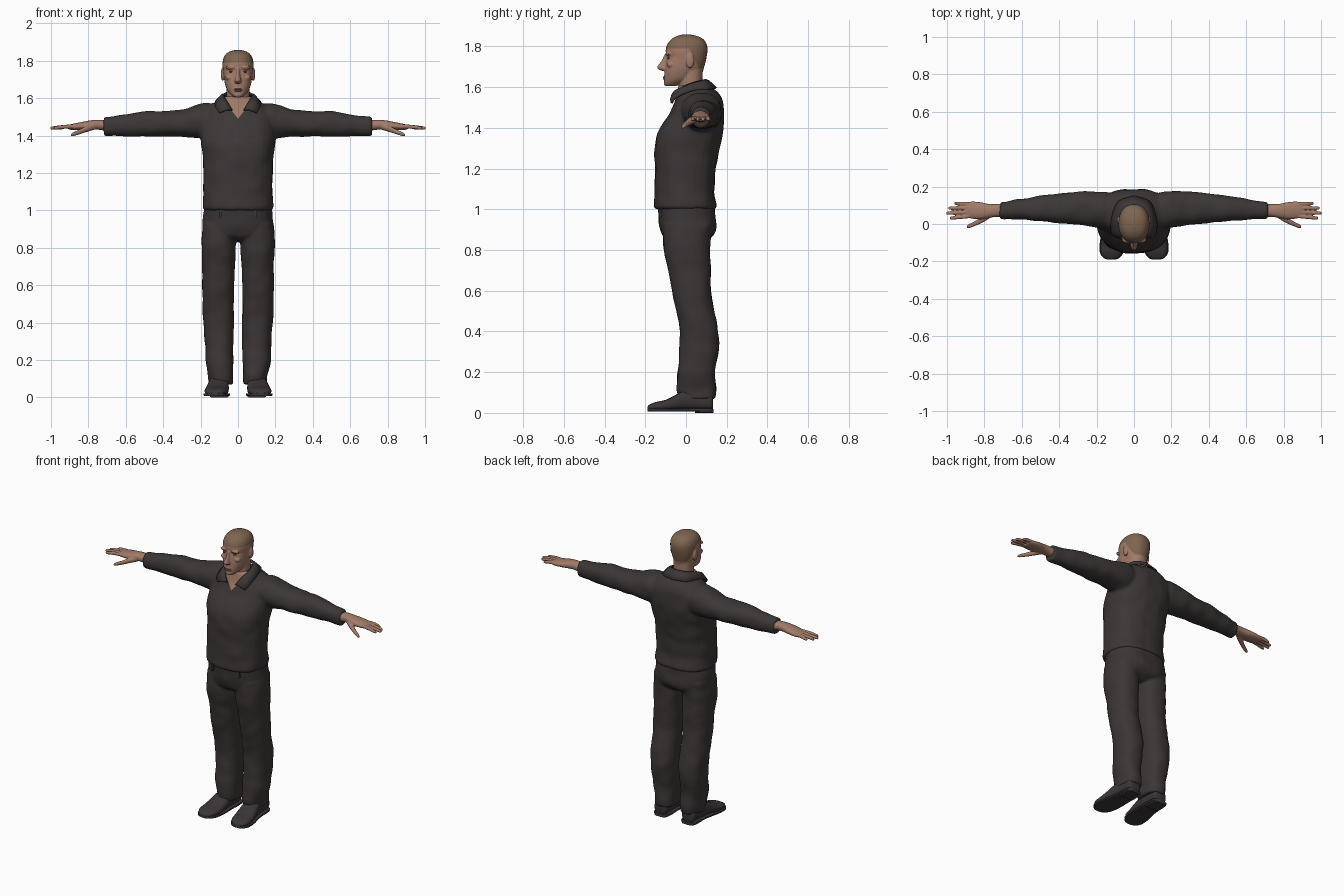
import bpy, bmesh, math
from mathutils import Matrix, Vector, noise

if "Cube" in bpy.data.objects:
    bpy.data.objects.remove(bpy.data.objects["Cube"], do_unlink=True)


def material(name, r, g, b):
    m = bpy.data.materials.new(name)
    m.use_nodes = True
    m.diffuse_color = (r, g, b, 1)
    shader = m.node_tree.nodes["Principled BSDF"]
    shader.inputs["Base Color"].default_value = (r, g, b, 1)
    shader.inputs["Roughness"].default_value = 0.8
    return m


SHIRT = material("shirt_charcoal", 0.046, 0.038, 0.038)
TROUSERS = material("trouser_charcoal", 0.045, 0.037, 0.037)
SHOE = material("shoe_dark", 0.043, 0.036, 0.037)
SKIN = material("skin", 0.36, 0.2, 0.14)
HAIR = material("cropped_hair", 0.21, 0.13, 0.08)
LIPS = material("lips", 0.24, 0.11, 0.085)
EYES = material("eyes", 0.1, 0.07, 0.06)


def smooth_rows(rows, steps=4):
    """Catmull-Rom interpolation between section rows."""
    out = []
    for i in range(len(rows) - 1):
        quad = zip(rows[max(i - 1, 0)], rows[i], rows[i + 1], rows[min(i + 2, len(rows) - 1)])
        quad = list(quad)
        for k in range(steps):
            t = k / steps
            out.append([b + 0.5 * t * (c - a + t * (2 * a - 5 * b + 4 * c - d + t * (3 * (b - c) + d - a)))
                        for a, b, c, d in quad])
    return out + [list(rows[-1])]


def loft(bm, axis, rows, power=2.2, side=1, seg=28):
    """Skin sections (position, centre1, centre2, radius1, radius2) along an axis."""
    rings = []
    for p, c1, c2, r1, r2 in smooth_rows(rows):
        ring = []
        for k in range(seg):
            a = math.tau * k / seg
            u, v = math.cos(a), math.sin(a)
            u = c1 + r1 * math.copysign(abs(u) ** (2 / power), u)
            v = c2 + r2 * math.copysign(abs(v) ** (2 / power), v)
            x, y, z = {"x": (p, u, v), "y": (u, p, v), "z": (u, v, p)}[axis]
            ring.append(bm.verts.new((x * side, y, z)))
        rings.append(ring)
    for lo, hi in zip(rings, rings[1:]):
        for k in range(seg):
            j = (k + 1) % seg
            bm.faces.new((lo[k], lo[j], hi[j], hi[k]))
    bm.faces.new(rings[0])
    bm.faces.new(rings[-1])


def depth(rows):
    """Turn (z, half width, front, back) into section rows."""
    return [(z, 0, (f + b) / 2, w, (b - f) / 2) for z, w, f, b in rows]


def ball(bm, loc, size):
    bmesh.ops.create_uvsphere(bm, u_segments=24, v_segments=14, radius=1,
                              matrix=Matrix.Translation(loc) @ Matrix.Diagonal((*size, 1)))


def finish(name, bm, *mats):
    bmesh.ops.recalc_face_normals(bm, faces=bm.faces)
    me = bpy.data.meshes.new(name)
    bm.to_mesh(me)
    bm.free()
    for m in mats:
        me.materials.append(m)
    ob = bpy.data.objects.new(name, me)
    bpy.context.collection.objects.link(ob)
    bpy.ops.object.select_all(action="DESELECT")
    ob.select_set(True)
    bpy.context.view_layer.objects.active = ob
    bpy.ops.object.shade_smooth_by_angle(angle=math.radians(45))
    return ob


def fuse(name, bm, voxel, mats, folds=0, cuts=(), rule=None, passes=4):
    """Blend overlapping shells into one skin, then cut and colour it by a rule."""
    ob = finish(name, bm)
    mod = ob.modifiers.new("blend", "REMESH")
    mod.mode, mod.voxel_size = "VOXEL", voxel
    mod = ob.modifiers.new("soften", "SMOOTH")
    mod.factor, mod.iterations = 0.5, passes
    graph = bpy.context.evaluated_depsgraph_get()
    me = bpy.data.meshes.new_from_object(ob.evaluated_get(graph))
    ob.modifiers.clear()
    ob.data = me
    me.materials.clear()
    for m in mats:
        me.materials.append(m)
    bm = bmesh.new()
    bm.from_mesh(me)
    bm.normal_update()
    for v in bm.verts:
        v.co += v.normal * folds * noise.noise(v.co * 13)
    for point, normal in cuts:
        bmesh.ops.bisect_plane(bm, geom=bm.verts[:] + bm.edges[:] + bm.faces[:],
                               plane_co=point, plane_no=normal, dist=0.0002)
    for f in bm.faces:
        f.smooth = True
        f.material_index = int(rule(f.calc_center_median())) if rule else 0
    bm.to_mesh(me)
    bm.free()


# Shirt: torso and both sleeves, with an open neck
bm = bmesh.new()
loft(bm, "z", depth([
    (1.0, .178, -.145, .14), (1.012, .188, -.157, .152), (1.05, .187, -.156, .143), (1.1, .185, -.154, .138),
    (1.2, .186, -.153, .148), (1.3, .191, -.153, .166), (1.36, .2, -.146, .179), (1.42, .203, -.115, .186),
    (1.47, .2, -.08, .188), (1.52, .185, -.057, .184), (1.56, .15, -.047, .166), (1.59, .105, -.042, .135),
    (1.61, .07, -.038, .1)]), 2.4)
for s in (1, -1):
    loft(bm, "x", [
        (.08, .07, 1.48, .08, .07), (.16, .075, 1.478, .098, .095), (.22, .08, 1.475, .096, .088),
        (.3, .084, 1.467, .088, .072), (.4, .084, 1.463, .08, .068), (.5, .083, 1.463, .068, .067),
        (.6, .079, 1.456, .056, .059), (.68, .074, 1.45, .048, .053), (.716, .073, 1.449, .045, .05)], side=s)
fuse("shirt", bm, .009, (SHIRT, SKIN), .005,
     [((0, 0, 1.49), (s * 1.3, 0, -1)) for s in (1, -1)],
     lambda c: c.y < 0 and c.z > 1.49 + 1.3 * abs(c.x))

# Collar: folded strip round the neck
bm = bmesh.new()
top = [(.03, -.068, 1.535), (.058, -.045, 1.58), (.074, .015, 1.612), (.055, .075, 1.63), (0, .095, 1.635)]
fold = [(.058, -.074, 1.538), (.08, -.053, 1.58), (.092, .02, 1.608), (.066, .09, 1.624), (0, .112, 1.628)]
low = [(.1, -.07, 1.52), (.118, -.047, 1.55), (.118, .03, 1.583), (.084, .118, 1.59), (0, .148, 1.595)]
rows = []
for line in (top, fold, low):
    half = smooth_rows(line)
    rows.append([bm.verts.new(p) for p in half + [(-x, y, z) for x, y, z in half[-2::-1]]])
for a, b in zip(rows, rows[1:]):
    for k in range(len(a) - 1):
        bm.faces.new((a[k], a[k + 1], b[k + 1], b[k]))
collar = finish("collar", bm, SHIRT)
mod = collar.modifiers.new("cloth", "SOLIDIFY")
mod.thickness, mod.offset = .01, 0

# Trousers: seat and two legs
bm = bmesh.new()
loft(bm, "z", depth([
    (1.03, .178, -.14, .14), (.95, .187, -.135, .148), (.9, .191, -.125, .147), (.86, .18, -.108, .125),
    (.835, .12, -.07, .08)]), 2.4)
for s in (1, -1):
    loft(bm, "z", [
        (.93, .1, .008, .09, .12), (.8, .104, .005, .092, .114), (.7, .105, .018, .087, .104),
        (.6, .106, .026, .085, .095), (.5, .105, .045, .083, .093), (.4, .103, .064, .082, .095),
        (.3, .101, .064, .078, .096), (.2, .099, .051, .074, .092), (.12, .092, .05, .067, .097),
        (.07, .09, .055, .064, .088)], 2.3, s)
fuse("trousers", bm, .008, (TROUSERS,), .005)

for s, label in ((1, "left"), (-1, "right")):
    # Belt loop
    bm = bmesh.new()
    bmesh.ops.create_cube(bm, size=1, matrix=Matrix.Translation((s * .095, -.126, .985))
                          @ Matrix.Diagonal((.014, .014, .045, 1)))
    finish(label + "_belt_loop", bm, TROUSERS)

    # Shoe: upper, sole and heel
    bm = bmesh.new()
    upper = [(.132, .1, .05, .028, .03), (.12, .1, .055, .044, .043), (.06, .1, .06, .05, .048),
             (0, .103, .063, .053, .051), (-.05, .108, .05, .059, .039), (-.1, .114, .037, .063, .027),
             (-.15, .119, .032, .058, .021), (-.18, .121, .026, .038, .014), (-.19, .121, .022, .016, .007)]
    loft(bm, "y", upper, 2.5, s)
    loft(bm, "y", [(y, x, .015, w + .006, .008) for y, x, z, w, h in upper], 6, s)
    loft(bm, "y", [(y, .1, .01, w, .01) for y, w in ((.135, .034), (.12, .046), (.08, .05), (.045, .05))], 6, s)
    finish(label + "_shoe", bm, SHOE)

    # Hand: wrist, palm, four fingers and thumb
    bm = bmesh.new()
    loft(bm, "x", [
        (.69, .073, 1.452, .036, .03), (.74, .072, 1.458, .034, .027), (.78, .07, 1.457, .038, .026),
        (.83, .072, 1.452, .046, .022), (.88, .075, 1.447, .044, .017), (.905, .075, 1.445, .036, .012)], side=s)
    for root, tip, end in ((.044, .032, .985), (.065, .058, 1.003), (.086, .085, .993), (.106, .11, .96)):
        mid = (root + tip) / 2
        loft(bm, "x", [(.86, root, 1.449, .011, .011), (.92, mid, 1.448, .0105, .0105),
                       (end - .012, tip, 1.441, .009, .009), (end, tip, 1.439, .005, .005)], side=s, seg=14)
    loft(bm, "x", [(.765, .055, 1.45, .02, .018), (.81, .025, 1.435, .018, .016), (.85, .003, 1.419, .013, .013),
                   (.882, -.011, 1.407, .011, .01), (.894, -.015, 1.403, .006, .006)], side=s, seg=14)
    fuse(label + "_hand", bm, .0035, (SKIN,), passes=3)

    # Eye and eyebrow
    bm = bmesh.new()
    ball(bm, (s * .034, -.085, 1.742), (.014, .007, .005))
    finish(label + "_eye", bm, EYES)
    bm = bmesh.new()
    ball(bm, (s * .036, -.093, 1.763), (.02, .009, .003))
    finish(label + "_eyebrow", bm, HAIR)

# Head: neck, jaw, skull, nose, brows, cheeks and ears
bm = bmesh.new()
loft(bm, "z", depth([(1.5, .065, -.03, .09), (1.56, .062, -.035, .085), (1.62, .061, -.035, .08),
                     (1.7, .062, -.03, .082)]))
loft(bm, "z", depth([
    (1.605, .022, -.098, -.05), (1.62, .04, -.107, -.01), (1.64, .056, -.107, .03), (1.67, .068, -.106, .05),
    (1.7, .074, -.103, .06), (1.74, .077, -.097, .07)]))
loft(bm, "z", depth([
    (1.665, .055, -.06, .08), (1.7, .073, -.1, .09), (1.74, .08, -.095, .1), (1.78, .083, -.1, .106),
    (1.81, .079, -.092, .102), (1.835, .066, -.072, .085), (1.85, .044, -.046, .056), (1.858, .014, -.017, .02)]))
loft(bm, "z", depth([(1.68, .014, -.122, -.08), (1.692, .019, -.141, -.08), (1.705, .015, -.138, -.08),
                     (1.73, .01, -.12, -.08), (1.762, .01, -.104, -.08)]), 2)
ball(bm, (0, -.095, 1.645), (.03, .016, .018))
ball(bm, (0, -.095, 1.617), (.024, .014, .012))
for s in (1, -1):
    ball(bm, (s * .036, -.086, 1.763), (.03, .015, .01))
    ball(bm, (s * .046, -.074, 1.71), (.022, .02, .016))
    ball(bm, (s * .082, .02, 1.728), (.01, .02, .036))
fuse("head", bm, .004, (SKIN, HAIR), 0,
     [((0, 0, 1.79), (0, 0, 1)), ((0, .05, 1.72), (0, 2, 1)), ((0, 0, 1.69), (0, 0, 1))],
     lambda c: c.z > 1.79 or (c.z > 1.69 and c.z - 1.72 + 2 * (c.y - .05) > 0), 3)

# Mouth
bm = bmesh.new()
for z, w in ((1.648, .025), (1.64, .021)):
    ball(bm, (0, -.104, z), (w, .01, .0045))
finish("lips", bm, LIPS)
